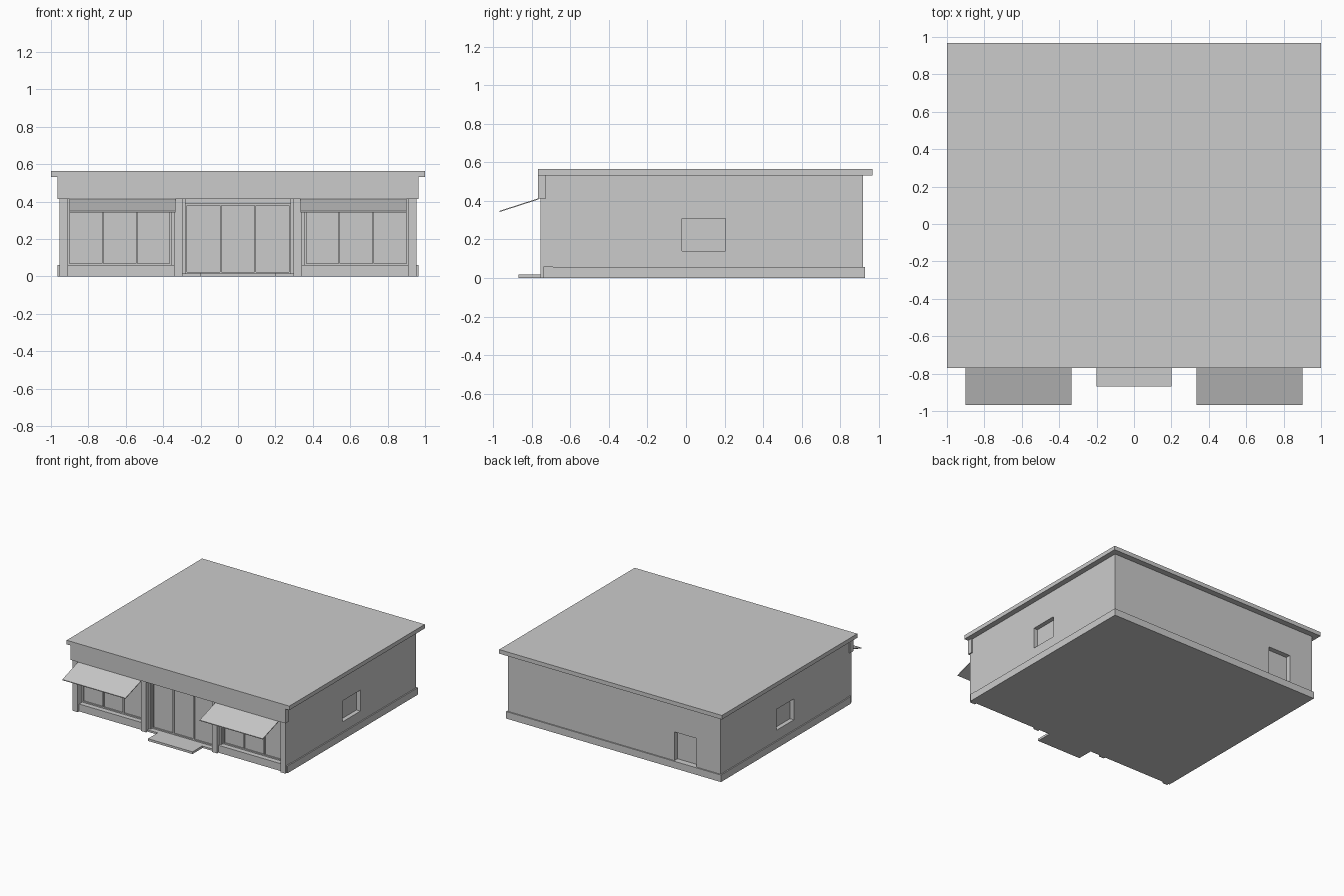
import bpy
import bmesh
from mathutils import Vector

old = bpy.data.objects.get("Cube")
if old:
    bpy.data.objects.remove(old, do_unlink=True)

grey = bpy.data.materials.new("plain grey")
grey.use_nodes = True
grey.diffuse_color = (0.6, 0.6, 0.6, 1)
grey.node_tree.nodes["Principled BSDF"].inputs["Base Color"].default_value = grey.diffuse_color


def finish(name, bm):
    mesh = bpy.data.meshes.new(name)
    bmesh.ops.recalc_face_normals(bm, faces=bm.faces)
    bm.to_mesh(mesh)
    bm.free()
    mesh.materials.append(grey)
    obj = bpy.data.objects.new(name, mesh)
    bpy.context.collection.objects.link(obj)
    return obj


def box(name, x, y, z):
    """Box from three (min, max) ranges."""
    bm = bmesh.new()
    bmesh.ops.create_cube(bm, size=1)
    for v in bm.verts:
        v.co = Vector([r[0] if c < 0 else r[1] for c, r in zip(v.co, (x, y, z))])
    return finish(name, bm)


def mirrored(name, x, y, z):
    """The same box on both sides of the building."""
    box("left_" + name, x, y, z)
    box("right_" + name, (-x[1], -x[0]), y, z)


FRONT, GLASS, BACK = -0.757, -0.69, 0.92
WALL, LINTEL, EAVES = 0.955, 0.414, 0.532

# Main body with recessed side windows and back door
body = box("walls", (-WALL, WALL), (GLASS, BACK), (0, EAVES))
cutters = [
    box("left_window_cutter", (0.92, 1.1), (-0.02, 0.205), (0.14, 0.31)),
    box("right_window_cutter", (-1.1, -0.92), (-0.02, 0.205), (0.14, 0.31)),
    box("back_door_cutter", (-0.74, -0.54), (0.88, 1.1), (0.05, 0.29)),
]
for cutter in cutters:
    cutter.hide_render = True
    cutter.hide_viewport = True
    cutter.display_type = 'WIRE'
    mod = body.modifiers.new(cutter.name, 'BOOLEAN')
    mod.object = cutter
    mod.solver = 'EXACT'
bpy.context.view_layer.update()
evaluated = body.evaluated_get(bpy.context.evaluated_depsgraph_get())
body_mesh = bpy.data.meshes.new_from_object(evaluated)
body.modifiers.clear()
body.data = body_mesh
for cutter in cutters:
    bpy.data.objects.remove(cutter, do_unlink=True)

# Base course and flat roof
box("plinth", (-0.965, 0.965), (GLASS, 0.93), (0, 0.057))
box("roof", (-1, 1), (-0.77, 0.968), (EAVES, 0.565))

# Fascia with the soffit behind it
box("fascia", (-0.965, 0.965), (-0.768, -0.727), (LINTEL, EAVES))
box("soffit", (-WALL, WALL), (-0.727, GLASS), (LINTEL, EAVES))

# Shopfront pillars, jambs and low walls below the windows
mirrored("corner_pillar", (0.91, WALL), (FRONT, GLASS), (0, LINTEL))
mirrored("door_pillar", (0.296, 0.342), (FRONT, GLASS), (0, LINTEL))
mirrored("jamb", (0.282, 0.355), (-0.72, GLASS), (0, LINTEL))
mirrored("window_plinth", (0.342, 0.965), (-0.74, GLASS), (0, 0.06))

# Entrance slab
box("threshold", (-0.296, 0.296), (-0.74, GLASS), (0, 0.015))
box("door_step", (-0.2, 0.2), (-0.87, -0.74), (0, 0.018))


def glazing(name, x0, x1, z0, z1, bar):
    """Frame rails and mullions dividing an opening into three panes."""
    depth = (GLASS - 0.009, GLASS)
    box(name + "_bottom_rail", (x0, x1), depth, (z0, z0 + bar))
    box(name + "_top_rail", (x0, x1), depth, (z1 - bar, z1))
    for i in range(4):
        x = x0 + (x1 - x0 - bar) * i / 3
        box(f"{name}_mullion_{i}", (x, x + bar), depth, (z0, z1))


glazing("left_shop_window", 0.355, 0.91, 0.06, LINTEL, 0.01)
glazing("right_shop_window", -0.91, -0.355, 0.06, LINTEL, 0.01)
glazing("entrance", -0.282, 0.282, 0.015, 0.39, 0.01)

# Sloping awnings over the windows
for side, x0 in (("left", 0.333), ("right", -0.9)):
    bm = bmesh.new()
    profile = [(-0.766, 0.414), (-0.968, 0.349), (-0.968, 0.343), (-0.766, 0.408)]
    face = bm.faces.new([bm.verts.new((x0, y, z)) for y, z in profile])
    grown = bmesh.ops.extrude_face_region(bm, geom=[face])
    moved = [g for g in grown["geom"] if isinstance(g, bmesh.types.BMVert)]
    bmesh.ops.translate(bm, verts=moved, vec=(0.567, 0, 0))
    # Close the starting end if the extrusion consumed it
    bmesh.ops.holes_fill(bm, edges=[e for e in bm.edges if e.is_boundary])
    finish(side + "_awning", bm)
